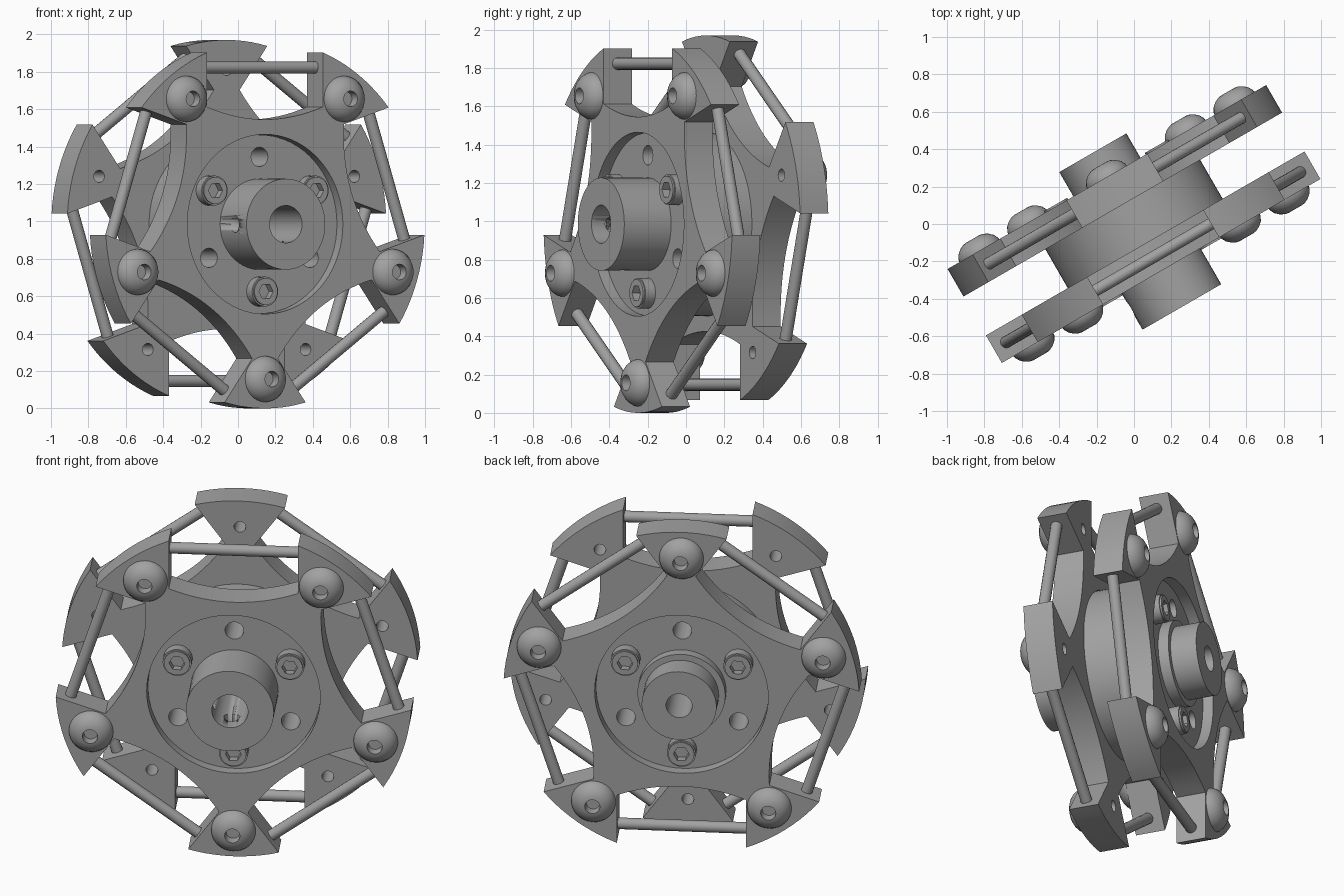
import bpy, bmesh, math
from mathutils import Matrix, Vector

if "Cube" in bpy.data.objects:
    bpy.data.objects.remove(bpy.data.objects["Cube"])

R = 0.985                     # outer radius of the wheel
IN, OUT = 0.12, 0.29          # plate faces along the axle
FLOOR = 0.23                  # recessed face of the drum
C30, S30 = math.cos(math.radians(30)), 0.5
# Local x = across, y = up, z = along the axle
WHEEL = Matrix(((C30, 0, S30, 0), (S30, 0, -C30, 0), (0, 1, 0, R), (0, 0, 0, 1)))
FLIP = Matrix.Rotation(math.pi, 4, 'Y')

steel = bpy.data.materials.new("steel_grey")
steel.diffuse_color = (0.36, 0.36, 0.36, 1)
steel.use_nodes = True
steel.node_tree.nodes["Principled BSDF"].inputs["Base Color"].default_value = steel.diffuse_color


def polar(r, deg):
    a = math.radians(deg)
    return Vector((r * math.cos(a), r * math.sin(a)))


def circle(r, n=48, c=(0, 0)):
    return [Vector(c) + polar(r, 360 * i / n) for i in range(n)]


def finish(name, bm, mat=Matrix()):
    bmesh.ops.remove_doubles(bm, verts=bm.verts, dist=1e-5)
    bmesh.ops.recalc_face_normals(bm, faces=bm.faces)
    me = bpy.data.meshes.new(name)
    bm.to_mesh(me)
    bm.free()
    me.materials.append(steel)
    ob = bpy.data.objects.new(name, me)
    ob.matrix_world = WHEEL @ mat
    bpy.context.collection.objects.link(ob)
    bpy.ops.object.select_all(action='DESELECT')
    ob.select_set(True)
    bpy.context.view_layer.objects.active = ob
    bpy.ops.object.shade_smooth_by_angle(angle=math.radians(32))
    return ob


def slab(name, loops, z0, z1, mat=Matrix()):
    """Extrude an outline with holes, from z0 to z1."""
    cu = bpy.data.curves.new(name, 'CURVE')
    cu.dimensions, cu.fill_mode = '2D', 'BOTH'
    cu.extrude = (z1 - z0) / 2
    for loop in loops:
        sp = cu.splines.new('POLY')
        sp.points.add(len(loop) - 1)
        for p, q in zip(sp.points, loop):
            p.co = (q[0], q[1], 0, 1)
        sp.use_cyclic_u = True
    tmp = bpy.data.objects.new(name + "_outline", cu)
    bpy.context.collection.objects.link(tmp)
    bpy.context.view_layer.update()
    me = bpy.data.meshes.new_from_object(
        tmp.evaluated_get(bpy.context.evaluated_depsgraph_get()))
    bm = bmesh.new()
    bm.from_mesh(me)
    bpy.data.objects.remove(tmp)
    bpy.data.meshes.remove(me)
    bmesh.ops.translate(bm, verts=bm.verts, vec=(0, 0, (z0 + z1) / 2))
    return finish(name, bm, mat)


def lathe(name, prof, n=48, mat=Matrix(), closed=False):
    """Turn (radius, height) points around the local z axis."""
    bm = bmesh.new()
    vs = [bm.verts.new((r, 0, z)) for r, z in prof]
    es = [bm.edges.new(p) for p in zip(vs, vs[1:])]
    if closed:
        es.append(bm.edges.new((vs[-1], vs[0])))
    bmesh.ops.spin(bm, geom=vs + es, axis=(0, 0, 1), cent=(0, 0, 0),
                   angle=math.tau, steps=n, use_duplicate=False)
    return finish(name, bm, mat)


def star_outline(first):
    """Five arms with arc tips, joined by shallow concave pockets."""
    pts = []
    half, side = 14.7, 0.29
    for k in range(5):
        a = first + 72 * k
        pts += [polar(R, a - half + 2 * half * i / 10) for i in range(11)]
        # flat arm side, parallel to the pocket's middle direction
        mid = a + 36
        p0 = polar(R, a + half) - polar(side, mid)
        p1 = polar(R, a + 72 - half) - polar(side, mid)
        chord, ctr = p1 - p0, (p0 + p1) / 2
        sag = ctr.length - 0.56
        for i in range(17):
            t = i / 16
            pts.append(p0 + chord * t - polar(sag * (1 - (2 * t - 1) ** 2), mid))
    return pts


def at(p, z=0):
    return Matrix.Translation((p[0], p[1], z))


for label, side, first in (("front", Matrix(), 270), ("back", FLIP, 90)):
    # Star plate with centre bore and bolt holes
    arms = [first + 72 * k for k in range(5)]
    holes = [circle(0.033, 16, polar(0.828, a)) for a in arms]
    slab(label + "_star_plate", [star_outline(first), circle(0.48, 72)] + holes,
         IN, OUT, side)
    for a in arms:
        # Domed arm bolt
        lathe(label + "_arm_bolt",
              [(0, 0), (0.123, 0), (0.121, 0.012), (0.108, 0.036), (0.086, 0.056),
               (0.06, 0.069), (0.042, 0.072), (0.038, 0.02), (0, 0.02)],
              32, side @ at(polar(0.828, a), OUT))
        # Roller axle between neighbouring arms
        n, t = polar(0.838, a + 36), polar(1, a + 126)
        rot = Vector((t.x, t.y, 0)).to_track_quat('Z', 'Y').to_matrix().to_4x4()
        lathe(label + "_roller_axle", [(0, -0.38), (0.032, -0.38), (0.032, 0.38), (0, 0.38)],
              16, side @ at(n, (IN + OUT) / 2) @ rot)
    # Socket screws on the drum face
    for a in (30, 150, 270):
        m = side @ at(polar(0.36, a), FLOOR)
        slab(label + "_screw_head", [circle(0.08, 28), circle(0.044, 6)], 0, 0.06, m)
        slab(label + "_screw_rim", [circle(0.072, 28), circle(0.044, 6)], 0.06, 0.07, m)
        slab(label + "_screw_socket_floor", [circle(0.046, 6)], 0, 0.025, m)

# Central drum with three open holes
slab("drum", [circle(0.478, 72), circle(0.235)] +
     [circle(0.052, 20, polar(0.36, a)) for a in (90, 210, 330)], -FLOOR, FLOOR)

# Stepped hub with bore
hub = lathe("hub", [(0.1, 0.512), (0.243, 0.512), (0.243, -0.29), (0.207, -0.29),
                    (0.207, -0.44), (0.072, -0.44), (0.072, -0.1), (0.1, -0.1)],
            56, closed=True)

# Set screw holes in the hub wall
for axis, ang, off in (('Y', math.pi / 2, (-0.2, 0, 0.385)), ('X', math.pi / 2, (0, -0.2, 0.385))):
    cut = lathe("set_screw_cutter", [(0, -0.12), (0.045, -0.12), (0.045, 0.12), (0, 0.12)], 20,
                Matrix.Translation(off) @ Matrix.Rotation(ang, 4, axis))
    cut.hide_render = True
    mod = hub.modifiers.new("set_screw_hole", 'BOOLEAN')
    mod.operation, mod.object, mod.solver = 'DIFFERENCE', cut, 'EXACT'
    bpy.context.view_layer.objects.active = hub
    bpy.ops.object.modifier_apply(modifier=mod.name)
    bpy.data.objects.remove(cut)
